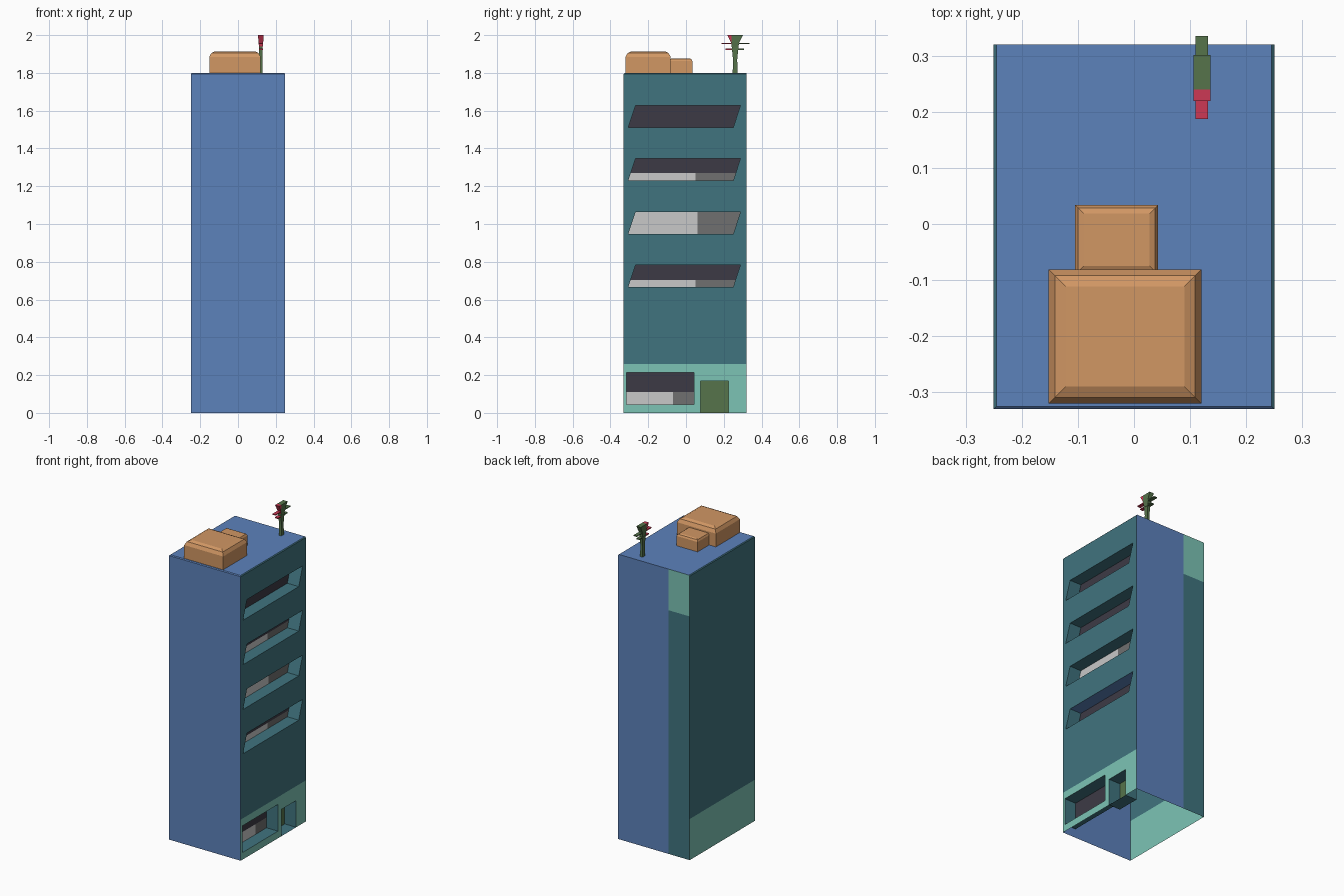
import bpy, bmesh
from mathutils import Vector

if "Cube" in bpy.data.objects:
    bpy.data.objects.remove(bpy.data.objects["Cube"])

NAMES = {
    "blue": (.107, .223, .50), "teal": (.051, .174, .212),
    "mint": (.202, .552, .462), "dark_glass": (.046, .042, .06),
    "white_blind": (.58, .58, .58), "grey_glass": (.162, .162, .162),
    "olive": (.092, .172, .07), "red": (.604, .04, .089),
    "orange": (.64, .31, .127),
}
IDX = {n: i for i, n in enumerate(NAMES)}
MATS = []
for n, c in NAMES.items():
    m = bpy.data.materials.new(n)
    m.diffuse_color = (*c, 1)
    m.use_nodes = True
    m.node_tree.nodes["Principled BSDF"].inputs["Base Color"].default_value = m.diffuse_color
    MATS.append(m)


def finish(bm, name):
    bmesh.ops.remove_doubles(bm, verts=bm.verts[:], dist=1e-5)
    me = bpy.data.meshes.new(name)
    bm.to_mesh(me)
    bm.free()
    for m in MATS:
        me.materials.append(m)
    ob = bpy.data.objects.new(name, me)
    bpy.context.collection.objects.link(ob)
    return ob


def poly(bm, pts, mat, out):
    """Add one face turned towards 'out'; skip slivers."""
    f = bm.faces.new([bm.verts.new(p) for p in pts])
    f.normal_update()
    if f.calc_area() < 1e-7:
        bmesh.ops.delete(bm, geom=[f], context='FACES')
        return
    if f.normal.dot(Vector(out)) < 0:
        f.normal_flip()
    f.material_index = IDX[mat]


X, Y0, Y1, H, BASE, C = .25, -.33, .32, 1.8, .26, .005
DEPTH = .08


# Tower shell, open at the bottom
bm = bmesh.new()
poly(bm, [(-X, Y0, 0), (X, Y0, 0), (X, Y0, H - C), (-X, Y0, H - C)], "blue", (0, -1, 0))
poly(bm, [(-X + C, Y0 + C, H), (X - C, Y0 + C, H), (X - C, Y1, H), (-X + C, Y1, H)], "blue", (0, 0, 1))
poly(bm, [(-X, Y0, H - C), (X, Y0, H - C), (X - C, Y0 + C, H), (-X + C, Y0 + C, H)], "blue", (0, -1, 1))
for s in (-1, 1):
    poly(bm, [(s * X, Y0, H - C), (s * X, Y1, H - C), (s * (X - C), Y1, H), (s * (X - C), Y0 + C, H)],
         "teal", (s, 0, 1))
poly(bm, [(-X, Y0, 0), (-X, Y1, 0), (-X, Y1, BASE), (-X, Y0, BASE)], "mint", (-1, 0, 0))
poly(bm, [(-X, Y0, BASE), (-X, Y1, BASE), (-X, Y1, H - C), (-X, Y0, H - C)], "teal", (-1, 0, 0))
# Back wall: blue field and a two-tone strip
XS, ZS = -.1, 1.54
poly(bm, [(XS, Y1, 0), (X, Y1, 0), (X, Y1, H - C), (X - C, Y1, H), (XS, Y1, H)], "blue", (0, 1, 0))
poly(bm, [(-X, Y1, 0), (XS, Y1, 0), (XS, Y1, ZS), (-X, Y1, ZS)], "teal", (0, 1, 0))
poly(bm, [(-X, Y1, ZS), (XS, Y1, ZS), (XS, Y1, H), (-X + C, Y1, H), (-X, Y1, H - C)], "mint", (0, 1, 0))


# Right wall: cells, each with a recessed opening
def cell(rect, hole, mat, panes, ceiling="teal"):
    ya, yb, za, zb = rect
    z0, z1, l0, r0, l1, r1 = hole
    o = [(ya, za), (yb, za), (yb, zb), (ya, zb)]
    h = [(l0, z0), (r0, z0), (r1, z1), (l1, z1)]
    mid = ((l0 + r1) / 2, (z0 + z1) / 2)
    for i in range(4):
        j = (i + 1) % 4
        poly(bm, [(X, *o[i]), (X, *o[j]), (X, *h[j]), (X, *h[i])], mat, (1, 0, 0))
        e = ((h[i][0] + h[j][0]) / 2, (h[i][1] + h[j][1]) / 2)
        poly(bm, [(X, *h[i]), (X, *h[j]), (X - DEPTH, *h[j]), (X - DEPTH, *h[i])],
             ceiling if i == 2 else "teal", (0, mid[0] - e[0], mid[1] - e[1]))

    def lr(z):
        t = (z - z0) / (z1 - z0)
        return l0 + (l1 - l0) * t, r0 + (r1 - r0) * t

    def pane(a, b, s0, s1, pm):
        (la, ra), (lb, rb) = lr(a), lr(b)
        pts = [(la if s0 is None else s0, a), (ra if s1 is None else s1, a),
               (rb if s1 is None else s1, b), (lb if s0 is None else s0, b)]
        poly(bm, [(X - DEPTH, *p) for p in pts], pm, (1, 0, 0))

    if panes == "door":
        pane(z0, z1, None, None, "olive")
    else:
        zs, ys = panes
        pane(zs, z1, None, None, "dark_glass")
        pane(z0, zs, None, ys, "white_blind")
        pane(z0, zs, ys, None, "grey_glass")


cell((Y0, .06, 0, BASE), (.045, .214, -.314, .042, -.314, .042), "mint", (.11, -.07))
cell((.06, Y1, 0, BASE), (0, .169, .077, .224, .077, .224), "mint", "door")
levels = [(.667, .704, .05), (.947, 1.063, .06), (1.23, 1.27, .05), (1.511, 1.511, .05)]
bounds = [BASE, .865, 1.147, 1.43, H - C]
for i, (z, zs, ys) in enumerate(levels):
    cell((Y0, Y1, bounds[i], bounds[i + 1]), (z, z + .116, -.306, .25, -.267, .288),
         "teal", (zs, ys), "blue" if i == 0 else "teal")
finish(bm, "tower")


# Stacked rectangular rings, capped at both ends
def loft(name, rings, mat):
    bm = bmesh.new()
    loops = [[bm.verts.new((x, y, z)) for x, y in ((xa, ya), (xb, ya), (xb, yb), (xa, yb))]
             for xa, xb, ya, yb, z in rings]
    bm.faces.new(loops[0][::-1])
    bm.faces.new(loops[-1])
    for a, b in zip(loops, loops[1:]):
        for i in range(4):
            j = (i + 1) % 4
            bm.faces.new((a[i], a[j], b[j], b[i]))
    for f in bm.faces:
        f.material_index = IDX[mat]
    return bm


# Rooftop machine housings with softened tops
def housing(name, xa, xb, ya, yb, top, k):
    steps = [(0, H), (0, top - .03 * k), (.011 * k, top - .009 * k), (.03 * k, top)]
    bm = loft(name, [(xa + d, xb - d, ya + d, yb - d, z) for d, z in steps], "orange")
    finish(bm, name)


housing("roof_housing_large", -.152, .12, -.32, -.081, 1.914, 1)
housing("roof_housing_small", -.105, .043, -.09, .034, 1.877, .5)

# Roof mast: flares at the top, painted red on the front edge
MX, MY, RED_Y = .121, .26, .24
mast = [(.009, .013, H), (.008, .011, 1.87), (.010, .018, 1.94), (.012, .021, 1.958), (.015, .041, 2.0)]
bm = loft("mast", [(MX - a, MX + a, MY - b, MY + b, z) for a, b, z in mast], "olive")
bmesh.ops.bisect_plane(bm, geom=bm.verts[:] + bm.edges[:] + bm.faces[:],
                       plane_co=(0, RED_Y, 0), plane_no=(0, 1, 0))
for f in bm.faces:
    c = f.calc_center_median()
    if c.y < RED_Y + .003 and c.z > 1.945:
        f.material_index = IDX["red"]
finish(bm, "roof_mast")

# Mast cross arms, red in front and olive behind
for n, z, ya, yb in (("upper", 1.955, .187, .335), ("lower", 1.925, .21, .308)):
    for part, a, b, mat in (("front", ya, RED_Y, "red"), ("back", RED_Y, yb, "olive")):
        bm = loft("arm", [(MX - .011, MX + .011, a, b, z - .003),
                          (MX - .011, MX + .011, a, b, z + .003)], mat)
        finish(bm, f"{n}_arm_{part}")
